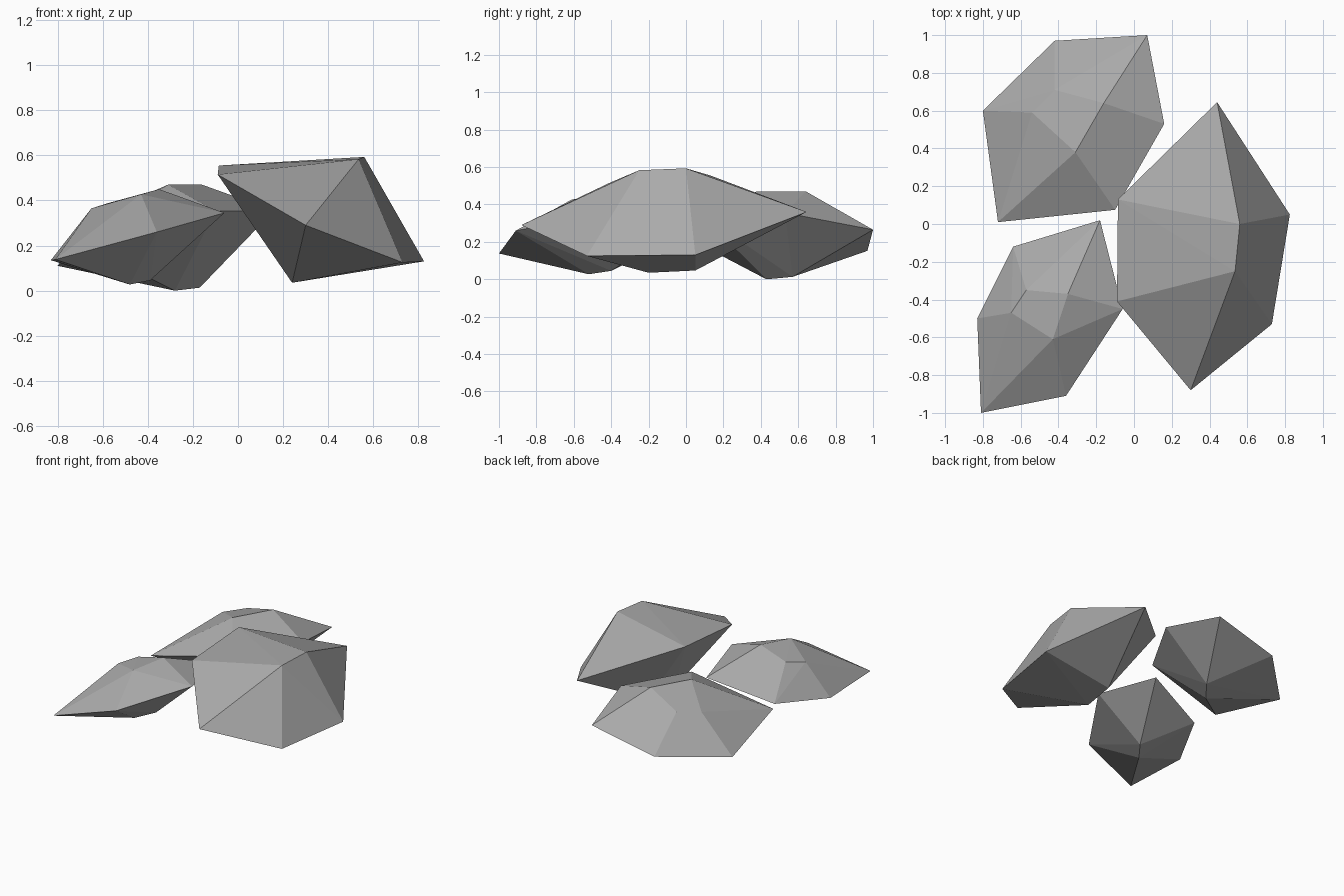
import bpy
import bmesh

cube = bpy.data.objects.get("Cube")
if cube:
    bpy.data.objects.remove(cube, do_unlink=True)

stone = bpy.data.materials.new("grey_stone")
stone.use_nodes = True
stone.diffuse_color = (0.4, 0.4, 0.4, 1)
bsdf = stone.node_tree.nodes["Principled BSDF"]
bsdf.inputs["Base Color"].default_value = stone.diffuse_color
bsdf.inputs["Roughness"].default_value = 0.9


def make_rock(name, rim, crown, base):
    """Faceted rock: the convex hull of a rim, a crown and a base ridge."""
    bm = bmesh.new()
    for point in rim + crown + base:
        bm.verts.new(point)
    bmesh.ops.convex_hull(bm, input=bm.verts[:])
    bmesh.ops.recalc_face_normals(bm, faces=bm.faces[:])
    mesh = bpy.data.meshes.new(name)
    bm.to_mesh(mesh)
    bm.free()
    mesh.materials.append(stone)
    rock = bpy.data.objects.new(name, mesh)
    bpy.context.collection.objects.link(rock)
    return rock


# Large leaning rock
make_rock(
    "large_rock",
    rim=[(0.44, 0.645, 0.36), (0.825, 0.05, 0.13), (0.73, -0.53, 0.125),
         (0.30, -0.88, 0.29), (-0.09, -0.41, 0.515), (-0.085, 0.13, 0.555)],
    crown=[(0.56, 0.0, 0.593), (0.535, -0.25, 0.583)],
    base=[(0.24, -0.2, 0.035), (0.27, 0.05, 0.047)])

# Rock at the back
make_rock(
    "back_rock",
    rim=[(0.07, 1.0, 0.265), (0.16, 0.53, 0.355), (-0.10, 0.075, 0.353),
         (-0.72, 0.01, 0.22), (-0.80, 0.60, 0.11), (-0.42, 0.97, 0.152)],
    crown=[(-0.31, 0.38, 0.47), (-0.16, 0.64, 0.47),
           (-0.42, 0.71, 0.385), (-0.54, 0.59, 0.37)],
    base=[(-0.28, 0.43, 0.0), (-0.17, 0.57, 0.013)])

# Rock at the front
make_rock(
    "front_rock",
    rim=[(-0.18, 0.02, 0.31), (-0.06, -0.45, 0.345), (-0.36, -0.91, 0.26),
         (-0.81, -1.0, 0.138), (-0.83, -0.50, 0.135), (-0.64, -0.12, 0.185)],
    crown=[(-0.43, -0.61, 0.427), (-0.35, -0.37, 0.45),
           (-0.57, -0.35, 0.39), (-0.65, -0.47, 0.365)],
    base=[(-0.48, -0.52, 0.027), (-0.39, -0.40, 0.045)])
